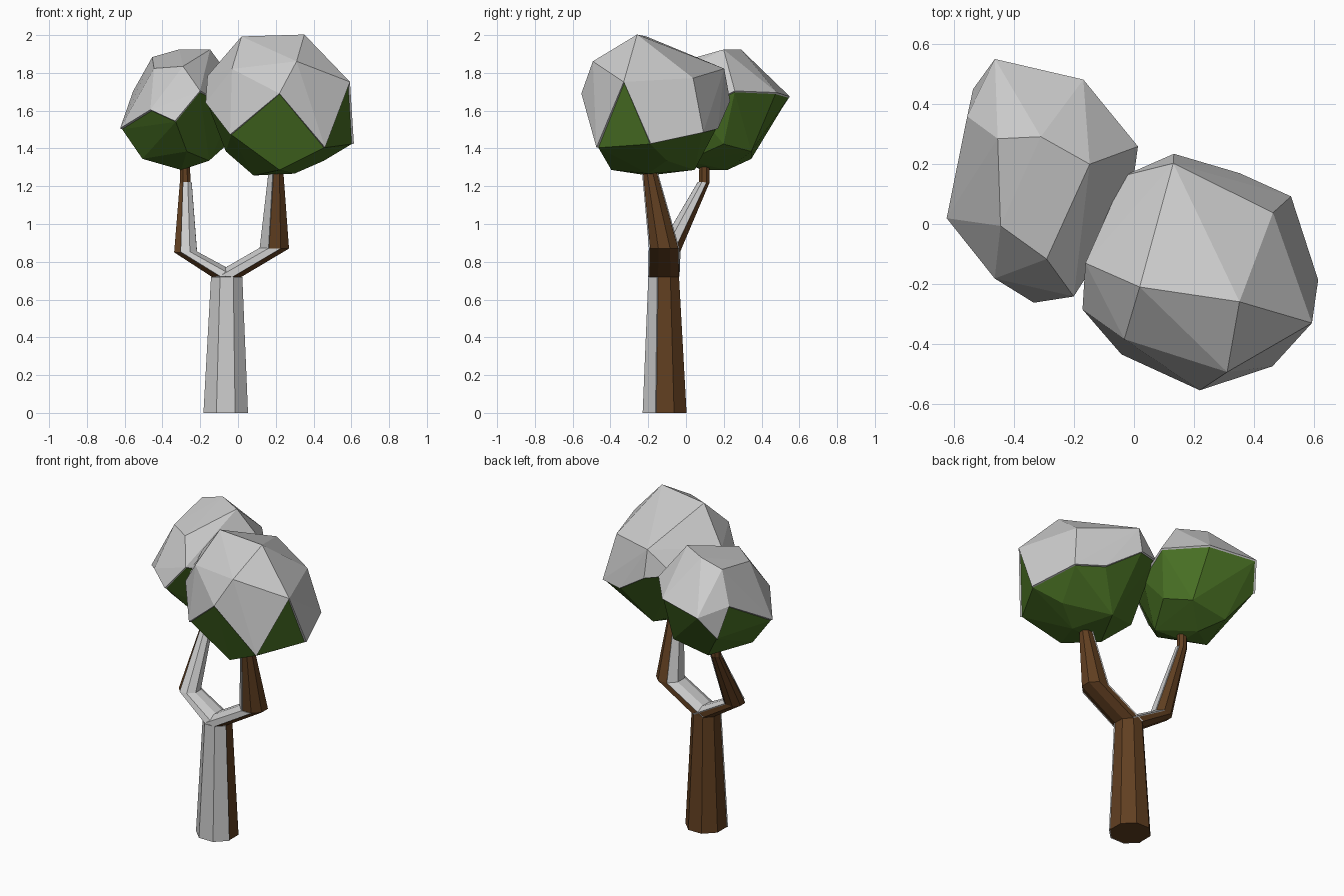
import bpy, bmesh, math
from mathutils import Vector

if "Cube" in bpy.data.objects:
    bpy.data.objects.remove(bpy.data.objects["Cube"])


def material(name, rgb):
    m = bpy.data.materials.new(name)
    m.diffuse_color = (*rgb, 1)
    m.use_nodes = True
    m.node_tree.nodes["Principled BSDF"].inputs["Base Color"].default_value = m.diffuse_color
    return m


BARK = material("bark", (0.12, 0.05, 0.015))
LEAF = material("leaf", (0.065, 0.16, 0.017))


def add_object(name, bm, mat=None):
    me = bpy.data.meshes.new(name)
    bm.to_mesh(me)
    bm.free()
    ob = bpy.data.objects.new(name, me)
    bpy.context.collection.objects.link(ob)
    if mat:
        me.materials.append(mat)
    return ob


def add_snow(name, bm, keep, thick):
    """Copy the chosen faces and thicken them outwards."""
    shell = bm.copy()
    shell.faces.ensure_lookup_table()
    drop = [f for f in shell.faces if not keep(f)]
    bmesh.ops.delete(shell, geom=drop, context='FACES')
    mod = add_object(name, shell).modifiers.new("thickness", 'SOLIDIFY')
    mod.thickness = thick
    mod.offset = 1


def wood(name, rings, snowy, cap_bottom=False):
    """Loft level octagons (x, y, z, apothem); snowy lists snow sides per segment."""
    bm = bmesh.new()
    loops = []
    for x, y, z, a in rings:
        r = a / math.cos(math.pi / 8)
        ang = [math.radians(45 * k - 22.5) for k in range(8)]
        loops.append([bm.verts.new((x + r * math.cos(t), y + r * math.sin(t), z)) for t in ang])
    snow_ids = set()
    n = 0
    for s, (lo, hi) in enumerate(zip(loops, loops[1:])):
        for k in range(8):
            j = (k + 1) % 8
            bm.faces.new((lo[k], lo[j], hi[j], hi[k]))
            if k in snowy[s]:
                snow_ids.add(n)
            n += 1
    bm.faces.new(loops[-1])
    if cap_bottom:
        bm.faces.new(loops[0][::-1])
    bm.normal_update()
    bm.faces.index_update()
    add_snow(name + "_snow", bm, lambda f: f.index in snow_ids, 0.007)
    add_object(name, bm, BARK)


def crown(name, corners):
    """Faceted leaf ball from its corners, with snow on all upward faces."""
    mid = sum((Vector(c) for c in corners), Vector()) / len(corners)
    bm = bmesh.new()
    for c in corners:
        bm.verts.new(mid + (Vector(c) - mid) * 0.98)
    res = bmesh.ops.convex_hull(bm, input=bm.verts[:])
    loose = {v for v in res["geom_interior"] if isinstance(v, bmesh.types.BMVert)}
    bmesh.ops.delete(bm, geom=list(loose), context='VERTS')
    bmesh.ops.recalc_face_normals(bm, faces=bm.faces[:])
    bm.normal_update()
    add_snow(name + "_snow", bm, lambda f: f.normal.z > 0, 0.012)
    add_object(name, bm, LEAF)


# trunk, snow on the front
FORK = (-0.06, -0.115, 0.72, 0.078)
wood("trunk", [(-0.065, -0.11, 0, 0.113), FORK], [(5, 6, 7)], True)

# two forked limbs, snow on their upper sides
wood("right_limb",
     [FORK, (0.195, -0.115, 0.87, 0.075), (0.205, -0.2, 1.32, 0.032)],
     [(3, 4, 5, 6), (3, 4, 5)])
wood("left_limb",
     [FORK, (-0.28, -0.09, 0.85, 0.058), (-0.28, 0.097, 1.22, 0.028), (-0.28, 0.097, 1.34, 0.026)],
     [(6, 7, 0, 1), (6, 7, 0), ()])

# leaf crowns
crown("right_crown", [
    (0.35, -0.26, 2.0), (0.02, -0.21, 1.99), (0.31, -0.49, 1.86), (-0.03, -0.38, 1.82),
    (0.22, -0.55, 1.69), (0.59, -0.33, 1.75), (0.46, 0.035, 1.77), (0.13, 0.2, 1.82),
    (-0.16, -0.13, 1.78), (0.13, 0.23, 1.65), (-0.17, -0.28, 1.64), (-0.03, 0.16, 1.68),
    (0.46, -0.47, 1.4), (0.61, -0.19, 1.42), (-0.04, -0.43, 1.47), (0.52, 0.09, 1.48),
    (0.35, 0.165, 1.5), (0.22, -0.4, 1.28), (0.08, -0.2, 1.25), (0.3, -0.2, 1.26),
    (0.46, -0.1, 1.33), (0.2, 0.05, 1.28), (-0.07, -0.1, 1.38)])
crown("left_crown", [
    (-0.31, 0.29, 1.92), (-0.15, 0.2, 1.92), (-0.45, 0.285, 1.88), (-0.44, -0.005, 1.82),
    (-0.29, -0.115, 1.83), (-0.46, -0.18, 1.6), (-0.33, -0.26, 1.54), (-0.2, -0.24, 1.7),
    (-0.62, 0.02, 1.5), (-0.55, 0.36, 1.7), (-0.46, 0.55, 1.67), (-0.17, 0.48, 1.69),
    (-0.53, 0.45, 1.52), (0.01, 0.26, 1.7), (-0.02, 0.05, 1.6), (-0.51, 0.05, 1.34),
    (-0.3, 0.08, 1.28), (-0.3, 0.22, 1.28), (-0.4, 0.35, 1.34), (-0.15, 0.35, 1.38),
    (-0.15, 0.0, 1.33), (-0.27, -0.12, 1.38), (-0.05, 0.2, 1.42)])
